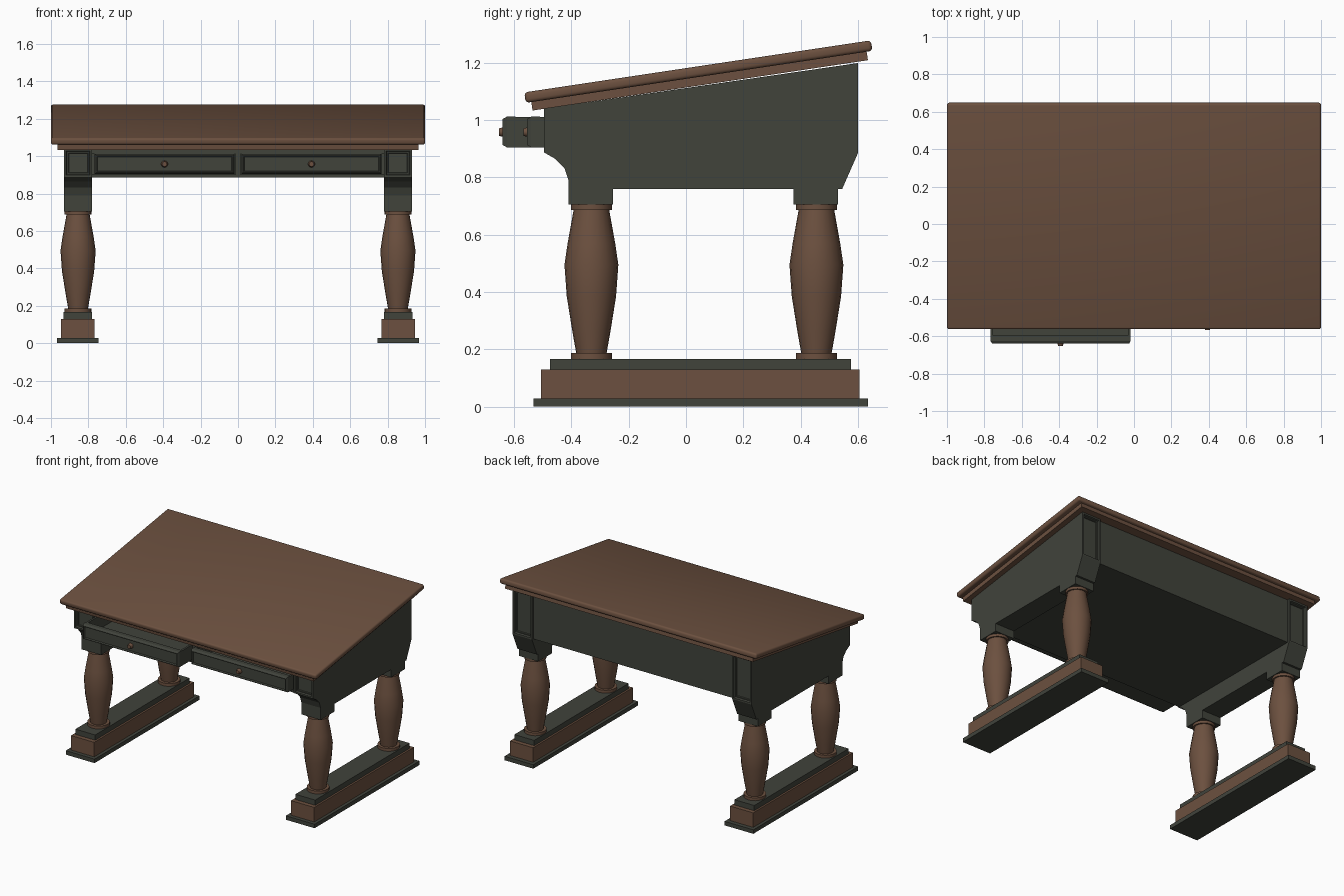
import bpy, bmesh, math
from mathutils import Matrix, Vector

if "Cube" in bpy.data.objects:
    bpy.data.objects.remove(bpy.data.objects["Cube"])


def material(name, rgb):
    m = bpy.data.materials.new(name)
    m.diffuse_color = (*rgb, 1)
    m.use_nodes = True
    m.node_tree.nodes["Principled BSDF"].inputs["Base Color"].default_value = m.diffuse_color
    return m


BROWN = material("brown wood", (0.150, 0.081, 0.050))
DARK = material("dark green paint", (0.052, 0.056, 0.044))


def finish(name, bm, mat, smooth=False):
    bmesh.ops.recalc_face_normals(bm, faces=bm.faces)
    me = bpy.data.meshes.new(name)
    bm.to_mesh(me)
    bm.free()
    me.materials.append(mat)
    ob = bpy.data.objects.new(name, me)
    bpy.context.collection.objects.link(ob)
    if smooth:
        bpy.ops.object.select_all(action='DESELECT')
        bpy.context.view_layer.objects.active = ob
        ob.select_set(True)
        bpy.ops.object.shade_smooth_by_angle(angle=math.radians(40))
    return ob


def add_box(bm, x0, x1, y0, y1, z0, z1):
    mat = Matrix.Translation(((x0 + x1) / 2, (y0 + y1) / 2, (z0 + z1) / 2)) @ \
        Matrix.Diagonal((x1 - x0, y1 - y0, z1 - z0, 1))
    return bmesh.ops.create_cube(bm, size=1, matrix=mat)["verts"]


def box(name, mat, *b):
    bm = bmesh.new()
    add_box(bm, *b)
    return finish(name, bm, mat)


def inset(bm, face, steps):
    for thick, depth in steps:
        bmesh.ops.inset_region(bm, faces=[face], thickness=thick, depth=depth)


SLOPE = math.atan(0.15)


# Sloping top: bullnosed board and a stepped moulding below
def sloped_board(name, width, length, thick, y, z, bevel, segs):
    bm = bmesh.new()
    add_box(bm, -width / 2, width / 2, -length / 2, length / 2, -thick / 2, thick / 2)
    if bevel:
        bmesh.ops.bevel(bm, geom=list(bm.edges), offset=bevel, segments=segs,
                        profile=0.5, affect='EDGES')
    bm.transform(Matrix.Translation((0, y, z)) @ Matrix.Rotation(SLOPE, 4, 'X'))
    return finish(name, bm, BROWN, bool(bevel))


sloped_board("desk_top", 2.0, 1.223, 0.037, 0.043, 1.169, 0.012, 3)
sloped_board("top_moulding", 1.93, 1.183, 0.030, 0.0475, 1.136, 0, 1)

# Side blocks: extruded profile (y, z) with sunk panels at front and back
PROFILE = [(-0.495, 1.04), (-0.495, 0.887), (-0.455, 0.864), (-0.424, 0.832),
           (-0.410, 0.79), (-0.410, 0.705), (-0.255, 0.705), (-0.255, 0.76),
           (0.375, 0.76), (0.375, 0.705), (0.53, 0.705), (0.53, 0.76),
           (0.545, 0.76), (0.60, 0.885), (0.60, 1.199)]
for side, s in (("left", -1), ("right", 1)):
    bm = bmesh.new()
    f = bm.faces.new([bm.verts.new((s * 0.78, y, z)) for y, z in PROFILE])
    ext = bmesh.ops.extrude_face_region(bm, geom=[f])
    bmesh.ops.translate(bm, vec=(s * 0.15, 0, 0),
                        verts=[v for v in ext["geom"] if isinstance(v, bmesh.types.BMVert)])
    bmesh.ops.recalc_face_normals(bm, faces=bm.faces)
    for f in [f for f in bm.faces if abs(f.normal.y) > 0.99 and f.calc_center_median().z > 0.9]:
        inset(bm, f, [(0.016, 0), (0.006, -0.012), (0.01, 0), (0.004, -0.006)])
    finish(side + "_side_block", bm, DARK)

    # Sled foot
    c = s * 0.857
    box(side + "_foot_plate", DARK, c - 0.112, c + 0.112, -0.532, 0.635, 0, 0.028)
    box(side + "_foot_beam", BROWN, c - 0.09, c + 0.09, -0.505, 0.605, 0.028, 0.13)
    box(side + "_foot_cap", DARK, c - 0.077, c + 0.077, -0.475, 0.575, 0.13, 0.167)

    # Turned legs
    LEG = [(0, 0.165), (0.072, 0.165), (0.072, 0.187), (0.053, 0.187), (0.066, 0.26),
           (0.086, 0.385), (0.094, 0.495), (0.083, 0.57), (0.062, 0.687),
           (0.072, 0.687), (0.072, 0.707), (0, 0.707)]
    for place, y in (("front", -0.33), ("back", 0.455)):
        bm = bmesh.new()
        vs = [bm.verts.new((r, 0, z)) for r, z in LEG]
        es = [bm.edges.new(p) for p in zip(vs, vs[1:])]
        bmesh.ops.spin(bm, geom=vs + es, cent=(0, 0, 0), axis=(0, 0, 1),
                       angle=math.tau, steps=20)
        bmesh.ops.remove_doubles(bm, verts=bm.verts, dist=0.0005)
        bm.transform(Matrix.Translation((s * 0.855, y, 0)))
        finish(f"{side}_{place}_leg", bm, BROWN, True)

# Carcass between the side blocks
box("carcass_floor", DARK, -0.78, 0.78, -0.485, 0.585, 0.885, 0.903)
box("front_top_rail", DARK, -0.78, 0.78, -0.485, -0.465, 1.012, 1.042)
box("drawer_divider", DARK, -0.014, 0.014, -0.485, 0.57, 0.903, 1.035)
bm = bmesh.new()
for v in add_box(bm, -0.78, 0.78, 0.565, 0.585, 0.885, 1.196):
    if v.co.z > 1:
        v.co.z = 1.196 + (v.co.y - 0.585) * 0.15
finish("back_apron", bm, DARK)

# Drawers: panelled front, open tray and knob; the left one is pulled out
for side, s, dy in (("left", -1, -0.085), ("right", 1, 0)):
    x0, x1 = sorted((s * 0.018, s * 0.767))
    fy = -0.540 + dy
    bm = bmesh.new()
    add_box(bm, x0, x1, fy, fy + 0.03, 0.905, 1.012)
    bmesh.ops.recalc_face_normals(bm, faces=bm.faces)
    f = min(bm.faces, key=lambda f: f.calc_center_median().y)
    inset(bm, f, [(0.012, 0.015), (0.006, 0), (0.006, -0.010)])
    finish(side + "_drawer_front", bm, DARK)
    bm = bmesh.new()
    back = fy + 0.75
    add_box(bm, x0, x1, fy + 0.03, back, 0.905, 0.917)
    add_box(bm, x0, x0 + 0.014, fy + 0.03, back, 0.917, 1.01)
    add_box(bm, x1 - 0.014, x1, fy + 0.03, back, 0.917, 1.01)
    add_box(bm, x0 + 0.014, x1 - 0.014, back - 0.014, back, 0.917, 1.01)
    finish(side + "_drawer_tray", bm, DARK)
    bm = bmesh.new()
    bmesh.ops.create_cone(bm, cap_ends=True, segments=14, radius1=0.019, radius2=0.013,
                          depth=0.024,
                          matrix=Matrix.Translation((s * 0.393, fy - 0.015, 0.958)) @
                          Matrix.Rotation(math.pi / 2, 4, 'X'))
    finish(side + "_drawer_knob", bm, BROWN, True)
